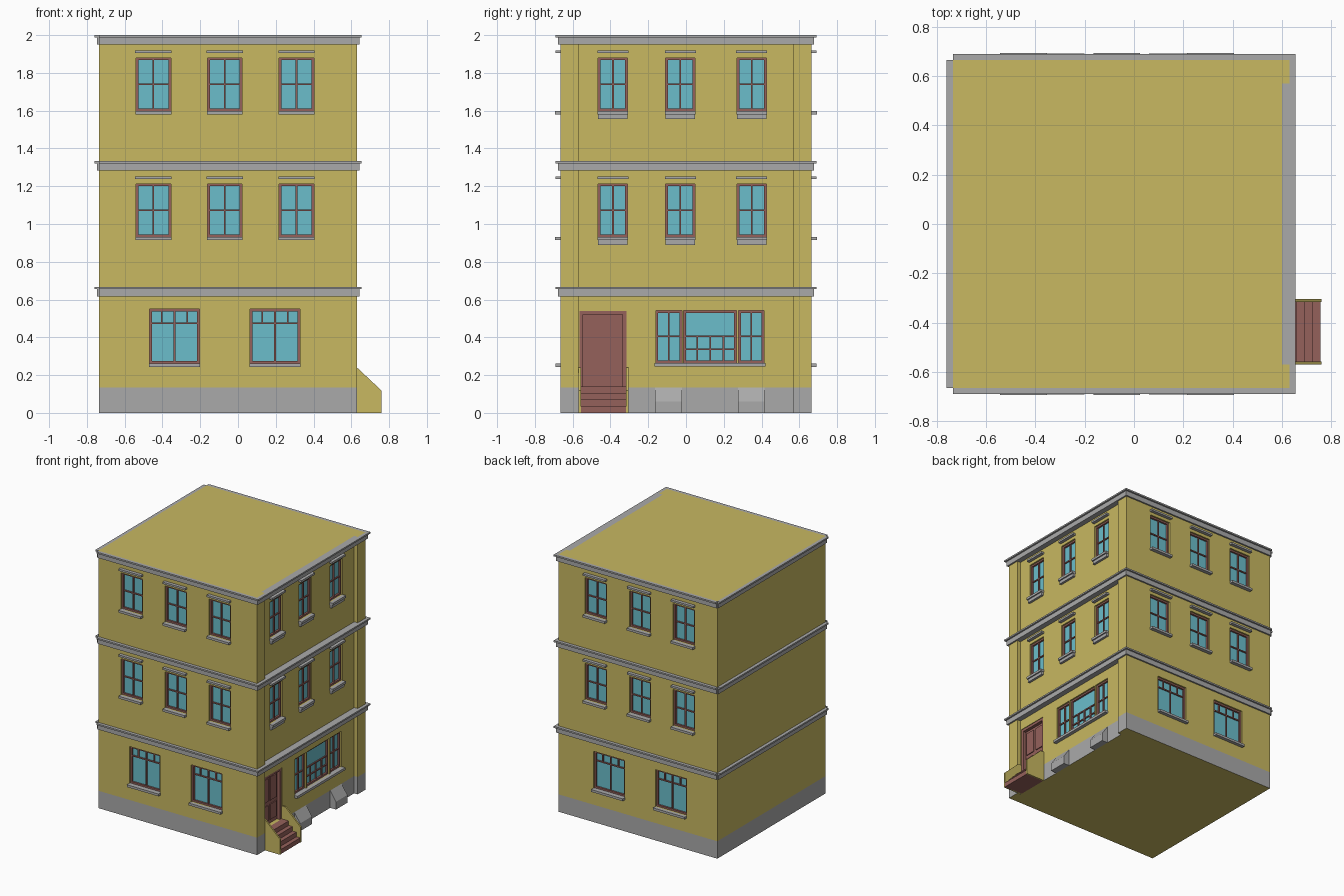
import bpy, bmesh

if "Cube" in bpy.data.objects:
    bpy.data.objects.remove(bpy.data.objects["Cube"])

def material(name, rgb):
    m = bpy.data.materials.new(name)
    m.diffuse_color = (*rgb, 1)
    m.use_nodes = True
    m.node_tree.nodes["Principled BSDF"].inputs["Base Color"].default_value = m.diffuse_color
    return m

OCHRE = material("ochre_render", (0.58, 0.48, 0.12))
STONE = material("grey_stone", (0.40, 0.40, 0.40))
RED = material("red_wood", (0.30, 0.12, 0.105))
GLASS = material("blue_glass", (0.147, 0.515, 0.60))

parts = {}  # part name -> (bmesh, material)

def part(name, mat):
    if name not in parts:
        parts[name] = (bmesh.new(), mat)
    return parts[name][0]

def prism(name, mat, pts, axis, a, b):
    """Extrude a 2D outline: axis 'z' takes (x, y) points, axis 'y' takes (x, z)."""
    bm = part(name, mat)
    place = (lambda p, t: (p[0], p[1], t)) if axis == 'z' else (lambda p, t: (p[0], t, p[1]))
    lo = [bm.verts.new(place(p, a)) for p in pts]
    hi = [bm.verts.new(place(p, b)) for p in pts]
    bm.faces.new(lo)
    bm.faces.new(hi)
    n = len(pts)
    for i in range(n):
        j = (i + 1) % n
        bm.faces.new((lo[i], lo[j], hi[j], hi[i]))

def box(name, mat, x0, x1, y0, y1, z0, z1):
    prism(name, mat, [(x0, y0), (x1, y0), (x1, y1), (x0, y1)], 'z', z0, z1)

L, R, RR, Y, YP = -0.735, 0.63, 0.60, 0.665, 0.57

def wall_box(side, name, mat, u0, u1, z0, z1, d0, d1):
    """Box on a wall: u runs along the wall, d is distance out from it."""
    if side == 'right':
        box(name, mat, RR + d0, RR + d1, u0, u1, z0, z1)
    elif side == 'left':
        box(name, mat, L - d1, L - d0, u0, u1, z0, z1)
    else:
        s = -1 if side == 'front' else 1
        a, b = sorted((s * (Y + d0), s * (Y + d1)))
        box(name, mat, u0, u1, a, b, z0, z1)

def window(side, u0, u1, z0, z1, vbars, hbars, w=0.013, b=0.009):
    """Opening, glass, frame and glazing bars; bars are (position, start, end)."""
    wall_box(side, "opening_cutter", None, u0, u1, z0, z1, -0.035, 0.01)
    wall_box(side, "window_glass", GLASS, u0, u1, z0, z1, -0.036, -0.026)
    fr = side + "_window_frames"
    for a, c in ((u0, u0 + w), (u1 - w, u1)):
        wall_box(side, fr, RED, a, c, z0, z1, -0.034, -0.012)
    for a, c in ((z0, z0 + w), (z1 - w, z1)):
        wall_box(side, fr, RED, u0 + w, u1 - w, a, c, -0.034, -0.012)
    for u, a, c in vbars:
        wall_box(side, side + "_glazing_bars", RED, u - b / 2, u + b / 2, a, c, -0.03, -0.016)
    for z, a, c in hbars:
        wall_box(side, side + "_glazing_bars", RED, a, c, z - b / 2, z + b / 2, -0.03, -0.017)

# Walls and foundation, with the right wall set back between two corner piers
plan = [(L, -Y), (R, -Y), (R, -YP), (RR, -YP), (RR, YP), (R, YP), (R, Y), (L, Y)]
prism("walls", OCHRE, plan, 'z', 0.135, 2.0)
prism("foundation", STONE, plan, 'z', 0.0, 0.135)

# Stepped cornices on every floor
for h in (0.667, 1.333, 2.0):
    for z0, z1, d in ((h - 0.05, h - 0.012, 0.012), (h - 0.012, h, 0.025)):
        for side in ('front', 'back'):
            wall_box(side, "cornices", STONE, L, R + d, z0, z1, 0, d)
        wall_box('left', "cornices", STONE, -Y, Y, z0, z1, 0, d)
        wall_box('right', "cornices", STONE, -YP, YP, z0, z1, 0, R - RR)
        box("cornices", STONE, R, R + d, -Y, Y, z0, z1)

# Upper windows with sills and lintels
for dz in (0, 0.667):
    z0, z1 = 0.932 + dz, 1.213 + dz
    zm = (z0 + z1) / 2
    for side, centres, hw in (('front', (-0.448, -0.07, 0.31), 0.092),
                              ('back', (-0.448, -0.07, 0.31), 0.092),
                              ('right', (-0.387, -0.03, 0.348), 0.078)):
        for c in centres:
            window(side, c - hw, c + hw, z0, z1, [(c, z0, z1)], [(zm, c - hw, c + hw)])
            wall_box(side, "lintels", STONE, c - hw - 0.004, c + hw + 0.004,
                     z1 + 0.024, z1 + 0.039, 0, 0.025)
            wall_box(side, "sills", STONE, c - hw - 0.003, c + hw + 0.003,
                     z0 - 0.018, z0, -0.03, 0.028)
            if side == 'right':
                wall_box(side, "sills", STONE, c - hw, c + hw, z0 - 0.042, z0 - 0.018, 0, 0.018)

# Ground floor windows, front and back
for side in ('front', 'back'):
    for c in (-0.336, 0.196):
        u0, u1, z0, z1 = c - 0.133, c + 0.133, 0.262, 0.55
        window(side, u0, u1, z0, z1,
               [(c, z0, z1), (c - 0.067, 0.475, z1), (c + 0.067, 0.475, z1)], [(0.475, u0, u1)])
        wall_box(side, "sills", STONE, u0 - 0.003, u1 + 0.003, 0.244, z0, -0.03, 0.026)

# Three-part display window on the right
for u0, u1 in ((-0.16, -0.022), (0.278, 0.414)):
    c = (u0 + u1) / 2
    window('right', u0, u1, 0.265, 0.543, [(c, 0.265, 0.543)], [(0.405, u0, u1)])
window('right', -0.012, 0.268, 0.265, 0.543,
       [(0.128, 0.265, 0.405), (0.06, 0.265, 0.405), (0.198, 0.265, 0.405)],
       [(0.405, -0.012, 0.268), (0.337, -0.012, 0.268)])
wall_box('right', "sills", STONE, -0.166, 0.42, 0.246, 0.265, -0.03, 0.028)

# Panelled door in its recess
d0, d1 = -0.565, -0.315
wall_box('right', "opening_cutter", None, d0, d1, 0.14, 0.54, -0.04, 0.01)
wall_box('right', "door", RED, d0, d1, 0.138, 0.54, -0.042, -0.03)
for a, c in ((d0, d0 + 0.02), (d1 - 0.02, d1)):
    wall_box('right', "door_frame", RED, a, c, 0.138, 0.54, -0.03, -0.005)
wall_box('right', "door_frame", RED, d0 + 0.02, d1 - 0.02, 0.52, 0.54, -0.03, -0.005)
for a, c in ((-0.53, -0.452), (-0.428, -0.35)):
    for z0, z1 in ((0.17, 0.29), (0.32, 0.5)):
        wall_box('right', "door_panels", RED, a, c, z0, z1, -0.03, -0.023)

# Entrance steps between sloped side walls
for i in range(4):
    box("steps", RED, RR, 0.757 - 0.033 * i, -0.56, -0.315, 0.035 * i, 0.035 * (i + 1))
cheek = [(RR, 0), (0.76, 0), (0.76, 0.118), (R, 0.24), (RR, 0.24)]
for y in (-0.569, -0.317):
    prism("step_side_walls", OCHRE, cheek, 'y', y, y + 0.012)

# Sloped cellar hatches below the display window
hatch = [(RR, 0), (0.65, 0), (0.65, 0.06), (RR, 0.134)]
for a, c in ((-0.165, -0.02), (0.275, 0.415)):
    prism("cellar_hatches", STONE, hatch, 'y', a, c)

# Turn collected parts into objects
objects = {}
for name, (bm, mat) in parts.items():
    bmesh.ops.recalc_face_normals(bm, faces=bm.faces[:])
    me = bpy.data.meshes.new(name)
    bm.to_mesh(me)
    bm.free()
    if mat:
        me.materials.append(mat)
    objects[name] = bpy.data.objects.new(name, me)
    bpy.context.collection.objects.link(objects[name])

# Underside of the foundation in wall colour
base = objects["foundation"].data
base.materials.append(OCHRE)
for p in base.polygons:
    if p.normal.z < -0.5:
        p.material_index = 1

# Cut the openings into the walls
cutter = objects["opening_cutter"]
cutter.hide_render = True
cutter.display_type = 'WIRE'
walls = objects["walls"]
mod = walls.modifiers.new("openings", 'BOOLEAN')
mod.operation = 'DIFFERENCE'
mod.solver = 'EXACT'
mod.object = cutter
